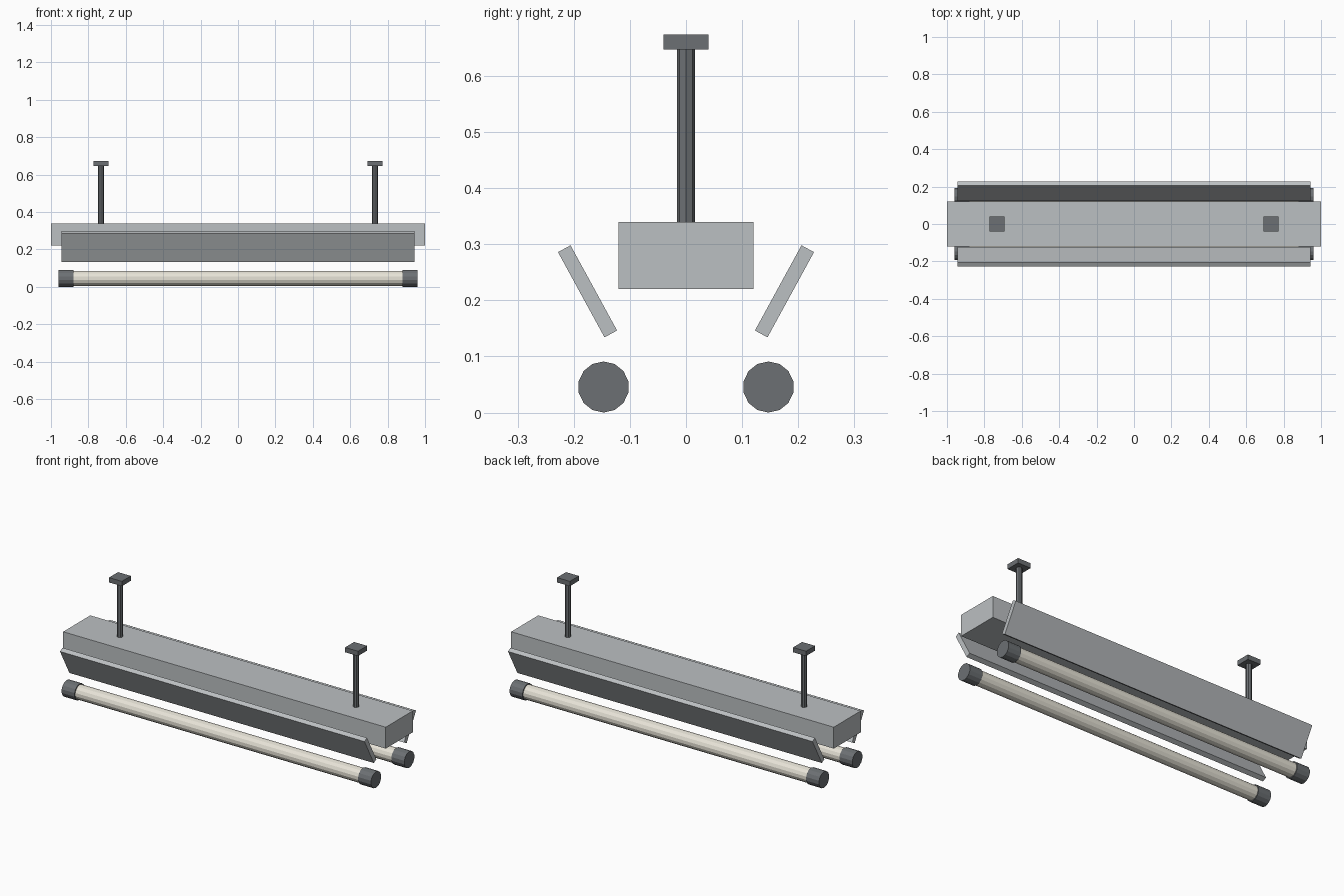
import bpy
import bmesh
from math import pi
from mathutils import Matrix, Vector

cube = bpy.data.objects.get("Cube")
if cube:
    bpy.data.objects.remove(cube, do_unlink=True)


def material(name, rgb):
    mat = bpy.data.materials.new(name)
    mat.use_nodes = True
    colour = (*rgb, 1.0)
    mat.diffuse_color = colour
    mat.node_tree.nodes["Principled BSDF"].inputs["Base Color"].default_value = colour
    return mat


LIGHT = material("light grey metal", (0.50, 0.525, 0.54))
DARK = material("dark grey metal", (0.15, 0.162, 0.172))
GLASS = material("warm white glass", (0.80, 0.77, 0.68))


def finish(name, bm, mat, matrix):
    mesh = bpy.data.meshes.new(name)
    bm.to_mesh(mesh)
    bm.free()
    mesh.materials.append(mat)
    obj = bpy.data.objects.new(name, mesh)
    obj.matrix_world = matrix
    bpy.context.collection.objects.link(obj)
    return obj


def box(name, size, centre, mat, tilt=0.0):
    """Box of the given size, tilted about the x axis."""
    bm = bmesh.new()
    bmesh.ops.create_cube(bm, size=1.0)
    bmesh.ops.scale(bm, vec=Vector(size), verts=bm.verts)
    return finish(name, bm, mat, Matrix.Translation(centre) @ Matrix.Rotation(tilt, 4, "X"))


def cylinder(name, radius, length, sides, centre, mat, along_x=False):
    """Flat-sided cylinder; along_x lays it down with a corner pointing up."""
    bm = bmesh.new()
    bmesh.ops.create_cone(bm, cap_ends=True, segments=sides, radius1=radius,
                          radius2=radius, depth=length)
    turn = Matrix.Identity(4)
    if along_x:
        turn = Matrix.Rotation(pi / 2, 4, "Y") @ Matrix.Rotation(pi / 2, 4, "Z")
    return finish(name, bm, mat, Matrix.Translation(centre) @ turn)


# Main housing
box("housing", (2.0, 0.24, 0.12), (0, 0, 0.28), LIGHT)

# Hanging rods and ceiling plates
for side, x in (("left", 0.732), ("right", -0.732)):
    cylinder(f"{side}_hanging_rod", 0.016, 0.32, 8, (x, 0, 0.495), DARK)
    box(f"{side}_ceiling_plate", (0.08, 0.08, 0.027), (x, 0, 0.6605), DARK)

# Tilted reflectors, tubes and tube end caps
TUBE_Z = 0.0455
for side, s in (("front", -1), ("back", 1)):
    box(f"{side}_reflector", (1.888, 0.0255, 0.173), (0, s * 0.1755, 0.216), LIGHT, -s * 0.5)
    y = s * 0.147
    cylinder(f"{side}_tube", 0.04, 1.8, 14, (0, y, TUBE_Z), GLASS, True)
    for end, x in (("left", 0.919), ("right", -0.919)):
        cylinder(f"{side}_{end}_tube_cap", 0.0455, 0.08, 14, (x, y, TUBE_Z), DARK, True)
